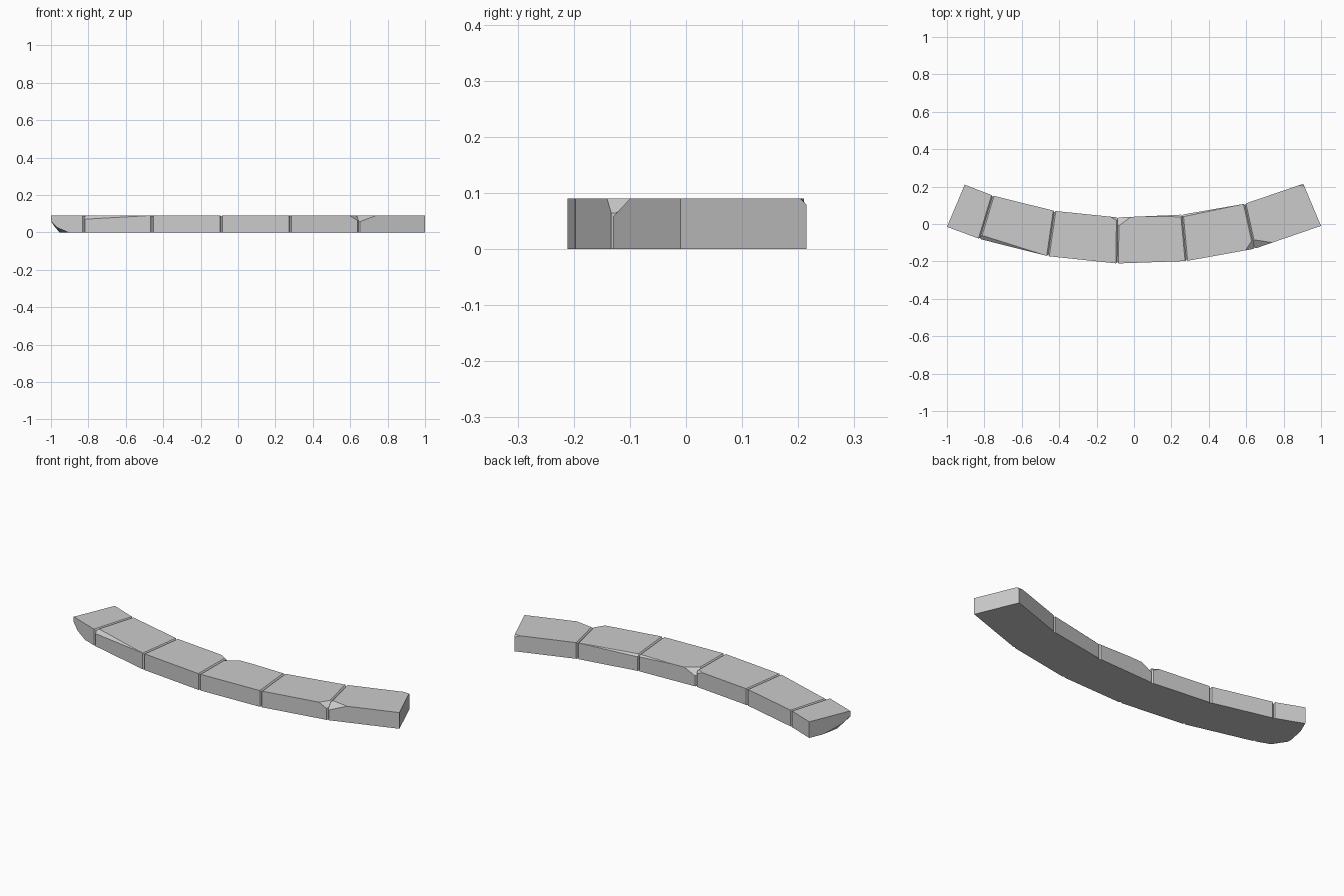
import bpy, bmesh
from mathutils import Vector

if "Cube" in bpy.data.objects:
    bpy.data.objects.remove(bpy.data.objects["Cube"], do_unlink=True)

HEIGHT = 0.09
GROOVE = 0.007

stone = bpy.data.materials.new("grey stone")
stone.use_nodes = True
colour = (0.6, 0.6, 0.6, 1)
stone.diffuse_color = colour
stone.node_tree.nodes["Principled BSDF"].inputs["Base Color"].default_value = colour

# Plan of the kerb: front and back end of every joint, from right to left
front = [(-1, -.015), (-.825, -.08), (-.46, -.172), (-.09, -.211),
         (.28, -.198), (.645, -.132), (1, -.01)]
back = [(-.905, .21), (-.755, .152), (-.425, .07), (-.087, .035),
        (.257, .05), (.592, .108), (.905, .215)]


def slice_off(bm, a, b, c, corner):
    """Cut the block along the plane a-b-c and drop the side with the corner."""
    a, b, c = Vector(a), Vector(b), Vector(c)
    normal = (b - a).cross(c - a).normalized()
    if normal.dot(Vector(corner) - a) < 0:
        normal = -normal
    geom = bm.verts[:] + bm.edges[:] + bm.faces[:]
    cut = bmesh.ops.bisect_plane(bm, geom=geom, plane_co=a, plane_no=normal,
                                 clear_outer=True)
    rim = [e for e in cut["geom_cut"] if isinstance(e, bmesh.types.BMEdge)]
    bmesh.ops.holes_fill(bm, edges=rim, sides=0)


def chip(bm, corner, along, across, down):
    """Break a corner off; each argument after it is an edge offset vector."""
    corner = Vector(corner)
    slice_off(bm, *[corner + Vector(v) for v in (along, across, down)], corner)


def block(i):
    plan = [front[i], front[i + 1], back[i + 1], back[i]]
    bm = bmesh.new()
    low = [bm.verts.new((x, y, 0)) for x, y in plan]
    top = [bm.verts.new((x, y, HEIGHT)) for x, y in plan]
    bm.faces.new(low[::-1])
    bm.faces.new(top)
    for k in range(4):
        n = (k + 1) % 4
        bm.faces.new((low[k], low[n], top[n], top[k]))

    # Chamfer the joint sides, leaving the outer ends of the row sharp
    edges = set()
    for is_joint, p, q in ((i > 0, 0, 3), (i < 5, 1, 2)):
        if is_joint:
            for pair in ((top[p], top[q]), (low[p], top[p]), (low[q], top[q])):
                edges.add(bm.edges.get(pair))
    bmesh.ops.bevel(bm, geom=list(edges), offset=GROOVE, segments=1,
                    affect='EDGES', profile=0.5)
    return bm


def finish(bm, name):
    bmesh.ops.recalc_face_normals(bm, faces=bm.faces[:])
    mesh = bpy.data.meshes.new(name)
    bm.to_mesh(mesh)
    bm.free()
    mesh.materials.append(stone)
    bpy.context.collection.objects.link(bpy.data.objects.new(name, mesh))


names = ["right_end", "right_outer", "right_inner",
         "left_inner", "left_outer", "left_end"]
for i, name in enumerate(names):
    bm = block(i)
    f0, f1 = Vector((*front[i], HEIGHT)), Vector((*front[i + 1], HEIGHT))
    b0, b1 = Vector((*back[i], HEIGHT)), Vector((*back[i + 1], HEIGHT))
    run, depth = (f1 - f0).normalized(), (b0 - f0).normalized()
    rear, depth1 = (b1 - b0).normalized(), (b1 - f1).normalized()
    down = Vector((0, 0, -1))
    if i == 0:    # broken lower corner, rounded by three cuts
        foot = Vector((*front[0], 0))
        for a, d, u in ((.06, .10, .06), (.035, .16, .045), (.1, .07, .04)):
            chip(bm, foot, run * a, depth * d, -down * u)
    if i == 1:    # worn upper front edge
        chip(bm, f0, run * .37, depth * .022, down * .02)
        chip(bm, f0 + run * .15, run * .22, run * -.3 + depth * .025, down * .012)
    if i == 3:    # broken rear corners
        chip(bm, b0, rear * .07, -depth * .05, down * .035)
        chip(bm, b1, -rear * .2, -depth1 * .012, down * .01)
    if i == 2:
        chip(bm, b1, -rear * .04, -depth1 * .02, down * .02)
    if i == 4:    # broken front corner and worn rear edge
        chip(bm, f1, -run * .05, depth1 * .05, down * .03)
        chip(bm, b0, rear * .34, -depth * .012, down * .012)
    if i == 5:
        chip(bm, f0, run * .1, depth * .05, down * .035)
        chip(bm, b1, -rear * .03, -depth1 * .012, down * .012)
    finish(bm, name + "_block")
